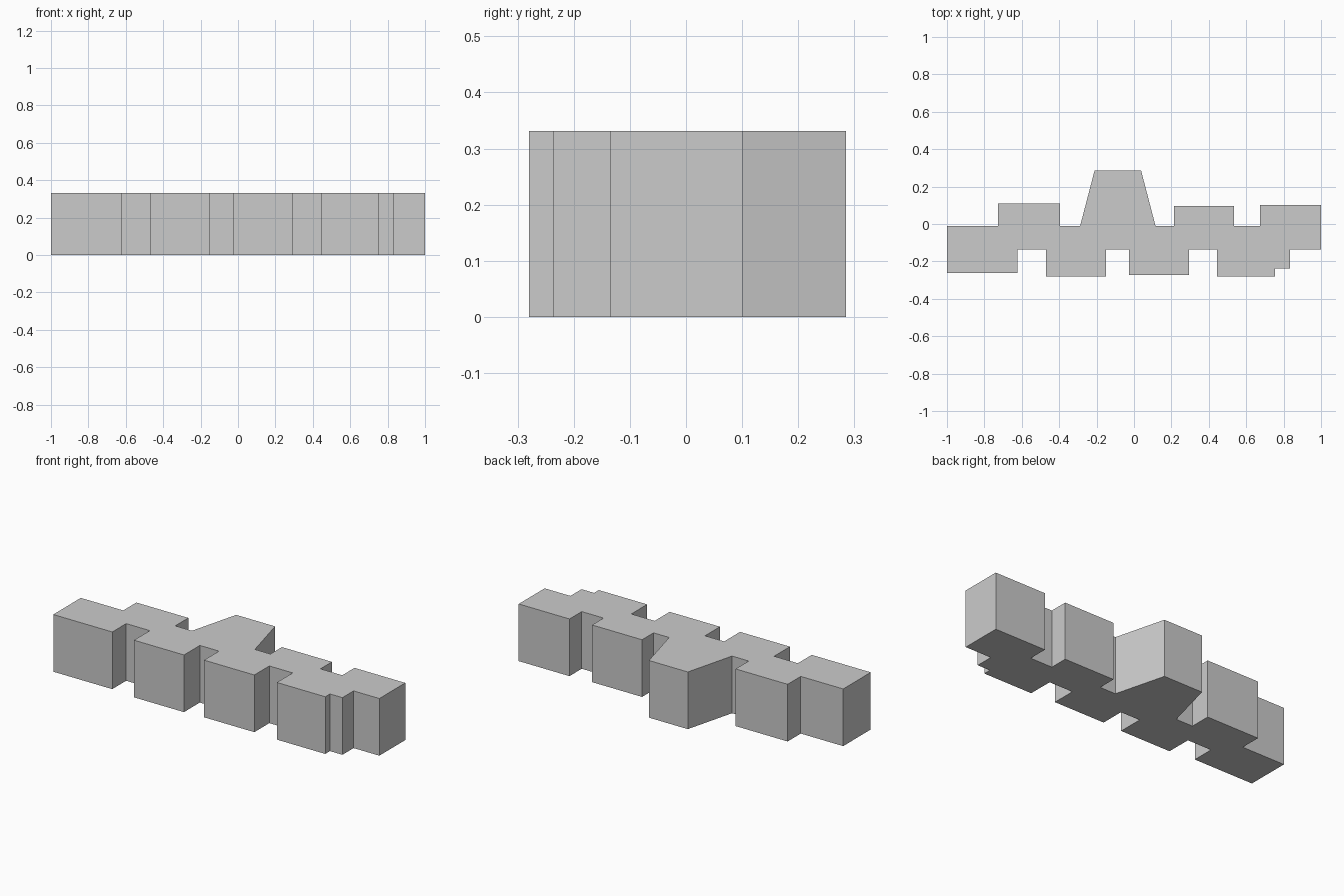
import bpy
import bmesh

HEIGHT = 0.331
FRONT_WALL, BACK_WALL = -0.135, -0.01

cube = bpy.data.objects.get("Cube")
if cube:
    bpy.data.objects.remove(cube, do_unlink=True)

grey = bpy.data.materials.new("plain_grey")
grey.use_nodes = True
colour = (0.6, 0.6, 0.6, 1.0)
grey.diffuse_color = colour
grey.node_tree.nodes["Principled BSDF"].inputs["Base Color"].default_value = colour


def bay(x0, x1, wall, depth, taper=0.0):
    """Plan of one projecting bay, from x0 to x1, out to depth."""
    return [(x0, wall), (x0 + taper, depth), (x1 - taper, depth), (x1, wall)]


# Front side of the plan, left to right, with a small step on the last bay
plan = [(-1, -0.262), (-0.622, -0.262), (-0.622, FRONT_WALL)]
plan += bay(-0.47, -0.15, FRONT_WALL, -0.28)
plan += bay(-0.027, 0.295, FRONT_WALL, -0.272)
plan += [(0.445, FRONT_WALL), (0.445, -0.28), (0.755, -0.28),
         (0.755, -0.237), (0.835, -0.237), (0.835, FRONT_WALL)]

# Back side of the plan, returning, with the tapered central bay
plan += [(1, FRONT_WALL), (1, 0.102), (0.675, 0.102), (0.675, BACK_WALL)]
plan += bay(0.535, 0.215, BACK_WALL, 0.095)
plan += bay(0.115, -0.288, BACK_WALL, 0.285, taper=-0.077)
plan += bay(-0.395, -0.728, BACK_WALL, 0.11)
plan += [(-1, BACK_WALL)]

# Raise the plan into a flat-roofed block
bm = bmesh.new()
base = bm.faces.new([bm.verts.new((x, y, 0)) for x, y in plan])
walls = bmesh.ops.extrude_face_region(bm, geom=[base], use_keep_orig=True)
top = [v for v in walls["geom"] if isinstance(v, bmesh.types.BMVert)]
bmesh.ops.translate(bm, verts=top, vec=(0, 0, HEIGHT))
bmesh.ops.recalc_face_normals(bm, faces=bm.faces)

mesh = bpy.data.meshes.new("building_block")
bm.to_mesh(mesh)
bm.free()
mesh.materials.append(grey)
building = bpy.data.objects.new("building_block", mesh)
bpy.context.collection.objects.link(building)
